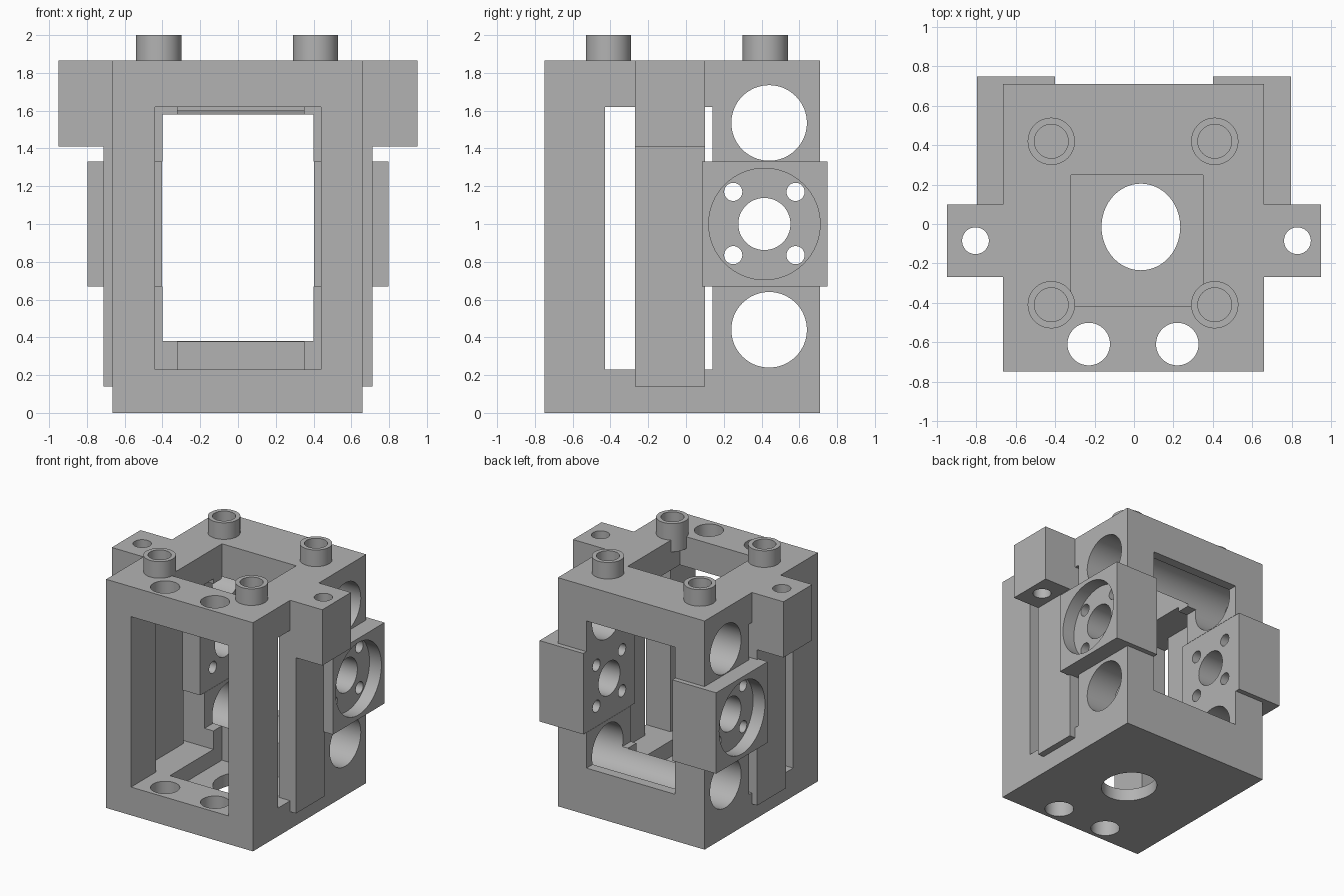
import bpy, bmesh, math
from mathutils import Matrix, Vector

cube = bpy.data.objects.get("Cube")
if cube:
    bpy.data.objects.remove(cube, do_unlink=True)

grey = bpy.data.materials.new("plain grey")
grey.use_nodes = True
COLOUR = (0.45, 0.45, 0.45, 1)
grey.diffuse_color = COLOUR
grey.node_tree.nodes["Principled BSDF"].inputs["Base Color"].default_value = COLOUR


def make(name, bm):
    bmesh.ops.recalc_face_normals(bm, faces=bm.faces)
    mesh = bpy.data.meshes.new(name)
    bm.to_mesh(mesh)
    bm.free()
    mesh.materials.append(grey)
    obj = bpy.data.objects.new(name, mesh)
    bpy.context.collection.objects.link(obj)
    return obj


def box(name, xs, ys, zs):
    """Box from its extents along each axis."""
    bm = bmesh.new()
    lo, hi = (Vector(p) for p in zip(xs, ys, zs))
    bmesh.ops.create_cube(bm, size=1, matrix=Matrix.Translation((lo + hi) / 2)
                          @ Matrix.Diagonal((*(hi - lo), 1)))
    return make(name, bm)


def rod(name, axis, centre, radius, span, stretch=1):
    """Cylinder along x or z; centre gives the other two coordinates."""
    bm = bmesh.new()
    mid = sum(span) / 2
    if axis == "X":
        place = Matrix.Translation((mid, *centre)) @ Matrix.Rotation(math.pi / 2, 4, "Y")
    else:
        place = Matrix.Translation((*centre, mid)) @ Matrix.Diagonal((1, stretch, 1, 1))
    bmesh.ops.create_cone(bm, cap_ends=True, segments=64, radius1=radius, radius2=radius,
                          depth=abs(span[1] - span[0]), matrix=place)
    return make(name, bm)


def cut(obj, cutters):
    """Subtract each cutter from the part, then discard the cutters."""
    for cutter in cutters:
        cutter.hide_render = True
        mod = obj.modifiers.new("cut", "BOOLEAN")
        mod.operation = "DIFFERENCE"
        mod.solver = "EXACT"
        mod.object = cutter
    bpy.context.view_layer.update()
    graph = bpy.context.evaluated_depsgraph_get()
    mesh = bpy.data.meshes.new_from_object(obj.evaluated_get(graph))
    obj.modifiers.clear()
    obj.data = mesh
    for cutter in cutters:
        bpy.data.objects.remove(cutter, do_unlink=True)
    return obj


parts = []
TOP = 1.865
BAR_Y = (-0.27, 0.1)
MOUNT_Y, MOUNT_Z = (0.085, 0.75), (0.67, 1.33)

# Main frame: front cavity, side windows, narrower back opening
frame = box("frame", (-0.665, 0.66), (-0.75, 0.71), (0, TOP))
cutters = [
    box("front_cavity", (-0.44, 0.44), (-1, 0.14), (0.23, 1.62)),
    box("side_windows", (-1, 1), (-0.43, 0.14), (0.23, 1.62)),
    box("back_opening", (-0.4, 0.4), (0, 1), (0.38, 1.58)),
    box("square_shaft", (-0.32, 0.35), (-0.42, 0.25), (0.1, 2.2)),
    rod("floor_hole", "Z", (0.035, -0.015), 0.2, (-0.2, 0.5), 1.1),
    box("mount_slot", (-1, 1), MOUNT_Y, MOUNT_Z),
]
# Long cross bores above and below the mounts
for z in (0.44, 1.535):
    cutters.append(rod("cross_bore", "X", (0.44, z), 0.2, (-1, 1)))
# Vertical holes along the front edge, through roof and floor
for x in (-0.23, 0.22):
    cutters.append(rod("front_hole", "Z", (x, -0.61), 0.108, (-0.2, 2.2)))
parts.append(cut(frame, cutters))

for side, s, ear_hole in (("left", 1, 0.83), ("right", -1, -0.805)):
    # Guide bar over the side window
    parts.append(box(side + "_guide_bar", sorted((0.56 * s, 0.713 * s)), BAR_Y, (0.14, 1.41)))

    # Ear beside the roof with a vertical bolt hole
    ear = box(side + "_ear", sorted((0.56 * s, 0.95 * s)), BAR_Y, (1.41, TOP))
    parts.append(cut(ear, [rod("ear_hole", "Z", (ear_hole, -0.085), 0.068, (1, 2.2))]))

    # Bearing mount with round recess, shaft hole and bolt holes
    mount = box(side + "_mount", sorted((0.402 * s, 0.797 * s)), MOUNT_Y, MOUNT_Z)
    span = sorted((0.2 * s, 1 * s))
    holes = [rod("recess", "X", (0.415, 1), 0.295, sorted((0.69 * s, s))),
             rod("shaft_hole", "X", (0.415, 1), 0.138, span)]
    for dy in (-0.165, 0.165):
        for dz in (-0.165, 0.17):
            holes.append(rod("bolt_hole", "X", (0.415 + dy, 1 + dz), 0.048, span))
    parts.append(cut(mount, holes))

# Hollow pegs on the roof
for x, xname in ((-0.42, "right"), (0.41, "left")):
    for y, yname in ((-0.41, "front"), (0.42, "back")):
        peg = rod(f"{yname}_{xname}_peg", "Z", (x, y), 0.12, (1.77, 2))
        parts.append(cut(peg, [rod("peg_bore", "Z", (x, y), 0.086, (1.88, 2.2))]))

# Smooth the round walls, keep the edges crisp
bpy.ops.object.select_all(action="DESELECT")
for part in parts:
    part.select_set(True)
bpy.context.view_layer.objects.active = parts[0]
bpy.ops.object.shade_smooth_by_angle(angle=math.radians(30))
